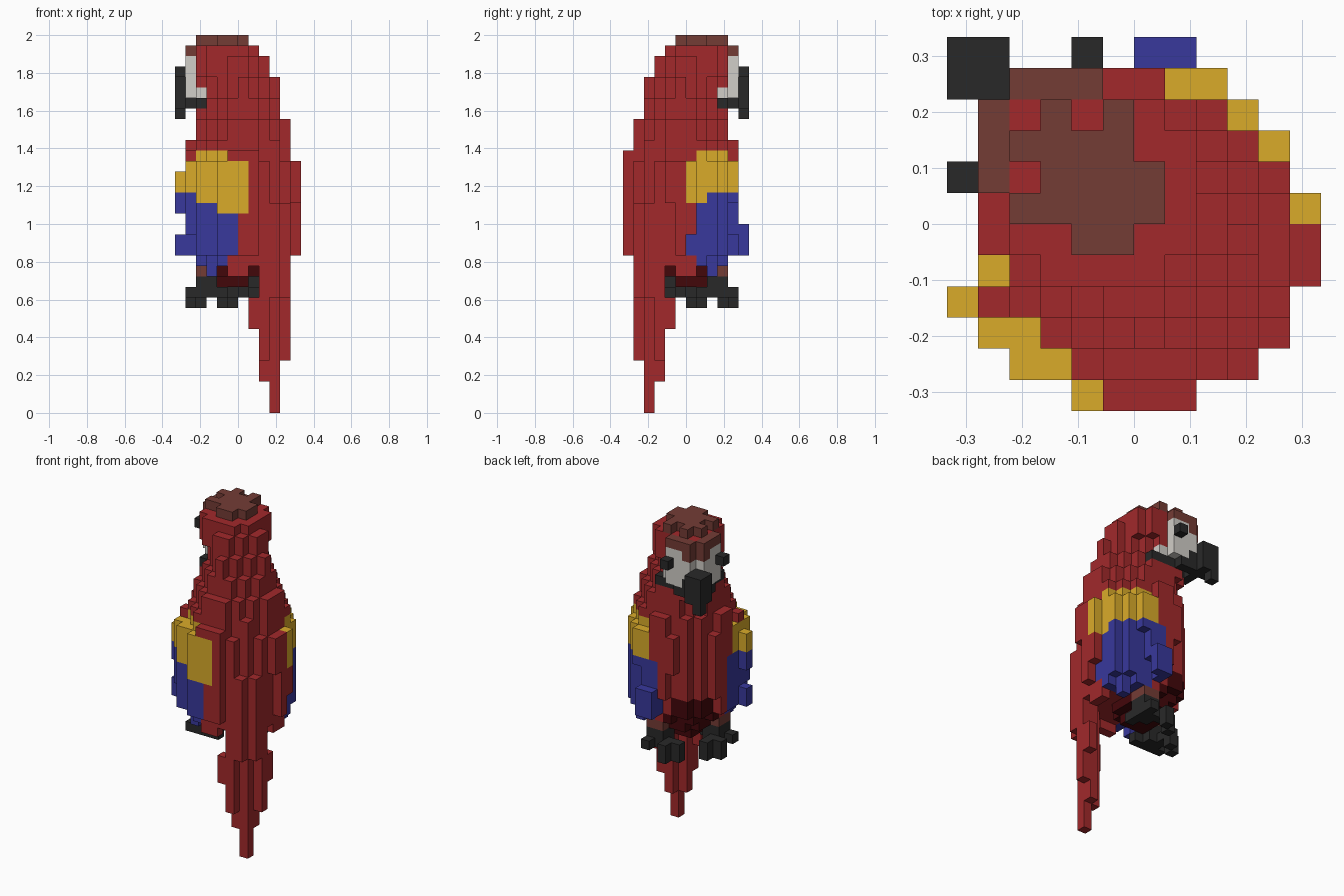
import bpy
import bmesh
from mathutils import Vector

default_cube = bpy.data.objects.get("Cube")
if default_cube:
    bpy.data.objects.remove(default_cube, do_unlink=True)

GRID = 12              # cells across
UNIT = 2 / 36          # size of one cell
cells = {}             # (column, row, level) -> (part name, colour name)

COLOURS = {
    "red": (0.36, 0.022, 0.024),
    "dark_red": (0.055, 0.002, 0.003),
    "brown": (0.175, 0.045, 0.036),
    "yellow": (0.70, 0.41, 0.023),
    "blue": (0.040, 0.040, 0.335),
    "black": (0.022, 0.022, 0.022),
    "white": (0.64, 0.62, 0.58),
}


def make_material(name, rgb):
    material = bpy.data.materials.new(name)
    material.use_nodes = True
    colour = (*rgb, 1.0)
    material.diffuse_color = colour
    shader = material.node_tree.nodes["Principled BSDF"]
    shader.inputs["Base Color"].default_value = colour
    shader.inputs["Roughness"].default_value = 0.9
    return material


def local(i, j):
    """Diagonal coordinates: forward and sideways, in half cells."""
    return j - i, i + j - (GRID - 1)


def column(part, colour, i, j, low, high, both=True):
    """Vertical run of cells, repeated on the other side of the bird."""
    spots = {(i, j)}
    if both:
        spots.add((GRID - 1 - j, GRID - 1 - i))
    for a, b in spots:
        for z in range(low, high):
            cells[a, b, z] = (part, colour)


def paint(forward, side, z):
    """Part and colour of a plumage cell from its place on the bird."""
    width = abs(side)
    # crown and forehead
    if z == 35:
        return "crown", "brown"
    if z == 34:
        return ("crown", "brown") if forward >= 6 and width else ("head", "red")
    if z == 33 and forward >= 5 and width < 2:
        return "crown", "brown"
    # bare cheeks and jaw
    if z >= 30:
        limit = 3 if z == 30 else 5
        return ("cheeks", "white") if forward >= limit else ("head", "red")
    if z == 29 and forward >= 3:
        return "beak", "black"
    if z >= 28:
        return "head", "red"
    # wings, one held slightly further forward
    lead = 1 if side > 0 else 0
    if width >= 5 and z < 25:
        edge = 21 if forward >= -2 * lead else 20 if forward >= -3 or lead else 19
        if z >= edge and lead - 6 <= forward <= 3:
            if z < 24 or -3 <= forward <= 2:
                return "wing_shoulders", "yellow"
        back = -3 if z < 15 else lead - 5
        if z < edge and back <= forward <= 5:
            return "wing_feathers", "blue"
    # underside
    if z < 17 and width < (4 if z < 15 else 3) and forward > 0 or z < 14:
        return "belly", "dark_red"
    return "body", "red"


# Plumage layers: low, high, forward centre, side centre,
# length radius, width radius, roundness
LAYERS = [
    (12, 13, 1, 0, 2.2, 2.2, 2),
    (13, 14, 1, 0, 3.6, 3.3, 2),
    (14, 15, -1, 0, 6.2, 6.5, 2),
    (15, 17, -1, -0.4, 7.2, 7.6, 2),
    (17, 20, -0.8, -0.4, 7.4, 7.9, 2),
    (20, 24, -0.5, -0.4, 7.5, 8.05, 2),
    (24, 26, -0.3, 0, 7, 6.8, 2),
    (26, 28, -0.7, 0, 6.2, 6, 2),
    (28, 30, 0.5, 0, 6, 5, 2.5),
    (30, 32, 1.7, 0, 6.4, 3.9, 4),
    (32, 34, 2.3, 0, 6, 4.2, 2.5),
    (34, 35, 2.8, 0, 5.6, 4.3, 2),
    (35, 36, 3, 0, 3.4, 3.4, 2),
]
for low, high, centre, offset, length, breadth, power in LAYERS:
    for i in range(GRID):
        for j in range(GRID):
            forward, side = local(i, j)
            reach = (abs(forward - centre) / length) ** power
            reach += (abs(side - offset) / breadth) ** power
            if reach <= 1:
                for z in range(low, high):
                    cells[i, j, z] = paint(forward, side, z)

# Notches in the rim of the crown
for i, j in [(2, 7), (4, 9), (3, 5), (6, 8)]:
    cells.pop((i, j, 35), None)

# Tail feathers, stepped from the middle outwards
for i, j, low, high in [(9, 2, 0, 15), (9, 3, 3, 15), (10, 3, 5, 15),
                        (10, 4, 8, 11), (10, 2, 11, 15)]:
    column("tail", "red", i, j, low, high)

# Beak and eyes
column("beak", "black", 0, 11, 28, 32)
column("beak", "black", 0, 10, 29, 32)
column("beak", "black", 1, 10, 29, 32)
column("beak", "black", 1, 9, 29, 31)
column("beak", "black", 1, 8, 29, 30)
column("eyes", "black", 0, 7, 32, 33)

# Red feathers lying over the wing shoulders and back
for i in (5, 6, 7):
    column("body", "red", i, 0, 24, 25, both=False)
for j in (4, 5):
    column("body", "red", 11, j, 20, 24, both=False)
column("body", "red", 1, 3, 24, 25, both=False)

# Loose wing feathers and ragged lower edges
column("wing_feathers", "blue", 3, 2, 13, 15)
column("body", "red", 5, 1, 13, 15)
column("body", "red", 6, 1, 13, 15)
column("wing_feathers", "blue", 0, 3, 15, 17, both=False)
column("wing_feathers", "blue", 0, 3, 19, 21, both=False)
column("wing_shoulders", "yellow", 0, 3, 21, 23, both=False)
for i in (6, 7):
    column("wing_feathers", "blue", i, 11, 15, 18, both=False)

# Legs and feet
for i, j in [(2, 4), (3, 4), (2, 5), (3, 5)]:
    column("legs", "brown", i, j, 13, 14)
    column("feet", "black", i, j, 11, 13)
for i, j in [(1, 6), (2, 7)]:
    column("feet", "black", i, j, 10, 12)
for i, j in [(2, 6), (1, 4), (4, 4)]:
    column("feet", "black", i, j, 11, 12)


def cell_faces(cell):
    """Corner loops of the sides of a cell that are open to the air."""
    for axis in range(3):
        for step in (0, 1):
            neighbour = list(cell)
            neighbour[axis] += 2 * step - 1
            if tuple(neighbour) in cells:
                continue
            loop = []
            for u, v in ((0, 0), (1, 0), (1, 1), (0, 1)):
                corner = list(cell)
                corner[axis] += step
                corner[(axis + 1) % 3] += u
                corner[(axis + 2) % 3] += v
                loop.append(tuple(corner))
            yield loop if step else loop[::-1]


# One mesh per part, keeping only the outer faces
materials = {name: make_material(name, rgb) for name, rgb in COLOURS.items()}
for part, colour in sorted(set(cells.values())):
    bm = bmesh.new()
    corners = {}
    for cell, owner in cells.items():
        if owner != (part, colour):
            continue
        for loop in cell_faces(cell):
            for c in loop:
                if c not in corners:
                    spot = Vector((c[0] - GRID / 2, c[1] - GRID / 2, c[2]))
                    corners[c] = bm.verts.new(spot * UNIT)
            bm.faces.new([corners[c] for c in loop])
    if bm.faces:
        mesh = bpy.data.meshes.new(part)
        bm.to_mesh(mesh)
        mesh.materials.append(materials[colour])
        bpy.context.collection.objects.link(bpy.data.objects.new(part, mesh))
    bm.free()
